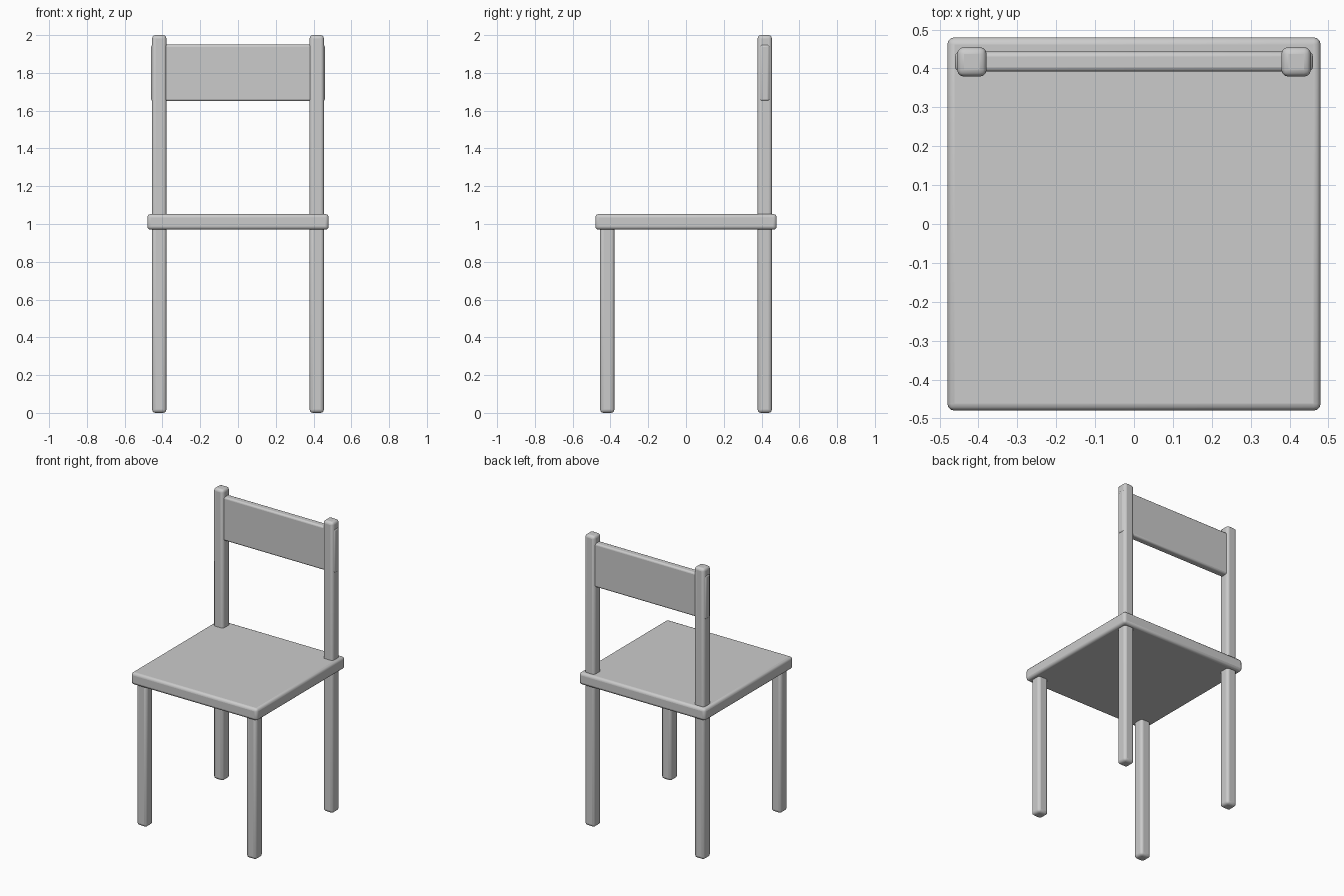
import bpy

if "Cube" in bpy.data.objects:
    bpy.data.objects.remove(bpy.data.objects["Cube"])


def rounded_box(name, lo, hi, radius):
    """Box between two corners with softly rounded edges."""
    centre = [(a + b) / 2 for a, b in zip(lo, hi)]
    bpy.ops.mesh.primitive_cube_add(size=1, location=centre)
    ob = bpy.context.object
    ob.name = name
    ob.scale = [b - a for a, b in zip(lo, hi)]
    bpy.ops.object.transform_apply(location=False, rotation=False, scale=True)
    bevel = ob.modifiers.new("Rounded edges", "BEVEL")
    bevel.width = radius
    bevel.segments = 3
    bpy.ops.object.shade_smooth_by_angle()
    return ob


IN, OUT = 0.379, 0.455   # inner and outer faces of the legs

# Seat
rounded_box("seat", (-0.48, -0.48, 0.97), (0.48, 0.48, 1.053), 0.018)

# Legs: short at the front, running up into back posts at the rear
for side, x0, x1 in (("left", -OUT, -IN), ("right", IN, OUT)):
    rounded_box(f"front_leg_{side}", (x0, -OUT, 0), (x1, -IN, 1.0), 0.018)
    rounded_box(f"back_post_{side}", (x0, IN, 0), (x1, OUT, 2.0), 0.018)

# Backrest board, its ends just proud of the posts
rounded_box("backrest", (-0.46, 0.392, 1.65), (0.46, 0.443, 1.95), 0.012)
